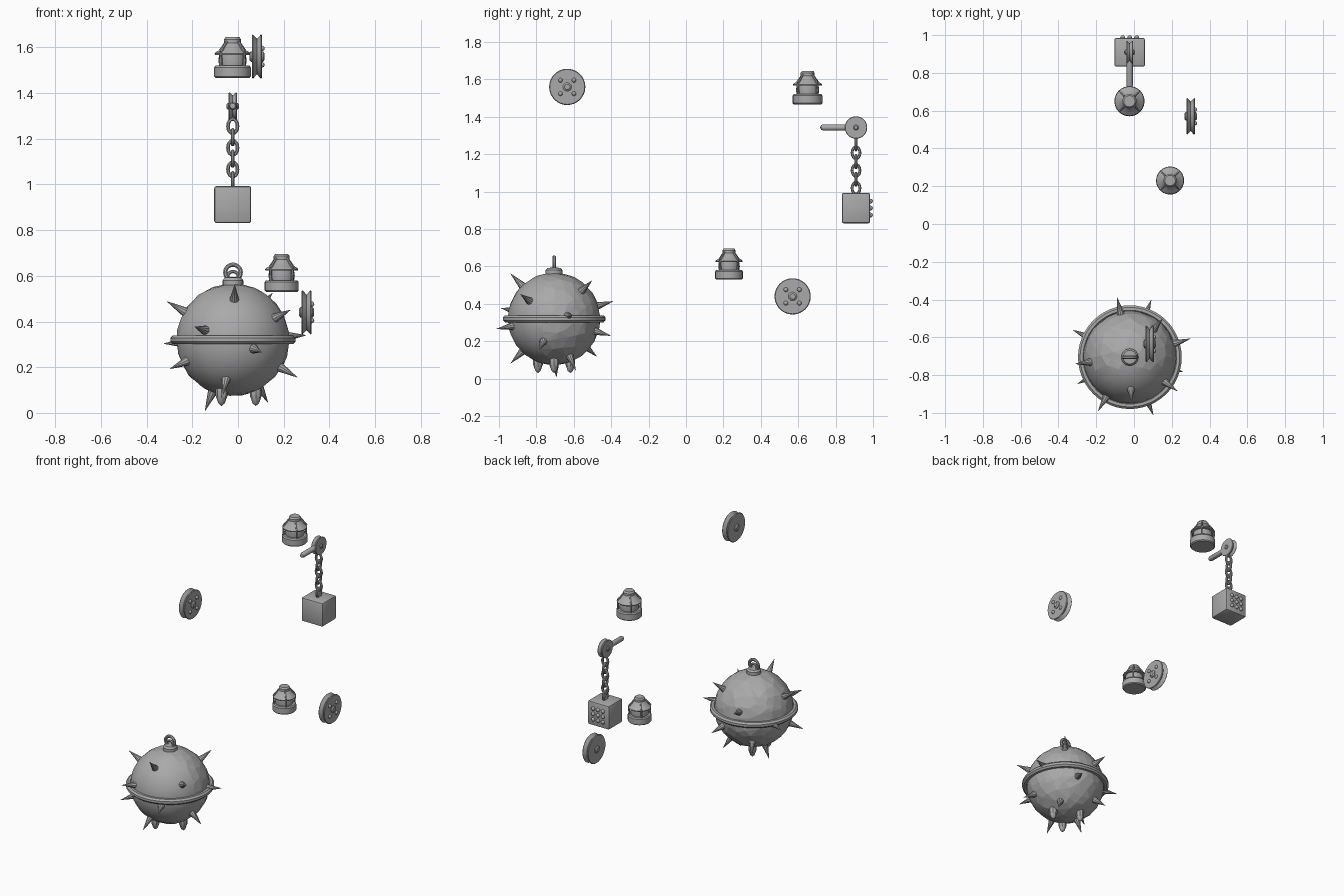
import bpy, bmesh, math, random
from mathutils import Vector, Matrix

if "Cube" in bpy.data.objects:
    bpy.data.objects.remove(bpy.data.objects["Cube"], do_unlink=True)

grey = bpy.data.materials.new("iron_grey")
grey.use_nodes = True
grey.diffuse_color = (0.4, 0.4, 0.4, 1)
grey.node_tree.nodes["Principled BSDF"].inputs["Base Color"].default_value = (0.4, 0.4, 0.4, 1)
TO_X = Matrix.Rotation(math.pi / 2, 4, 'Y')
TO_Y = Matrix.Rotation(math.pi / 2, 4, 'X')


def finish(bm, name, smooth=True):
    bmesh.ops.recalc_face_normals(bm, faces=bm.faces)
    me = bpy.data.meshes.new(name)
    bm.to_mesh(me)
    bm.free()
    me.materials.append(grey)
    ob = bpy.data.objects.new(name, me)
    bpy.context.collection.objects.link(ob)
    if smooth:
        bpy.ops.object.select_all(action='DESELECT')
        bpy.context.view_layer.objects.active = ob
        ob.select_set(True)
        bpy.ops.object.shade_smooth_by_angle(angle=math.radians(35))
    return ob


def lathe(name, profile, at, turn=Matrix(), steps=24):
    """Spin (radius, height) points about the local z axis."""
    bm = bmesh.new()
    verts = [bm.verts.new((r, 0, h)) for r, h in profile]
    edges = [bm.edges.new(pair) for pair in zip(verts, verts[1:])]
    bmesh.ops.spin(bm, geom=verts + edges, cent=(0, 0, 0), axis=(0, 0, 1),
                   angle=math.tau, steps=steps, use_merge=True)
    bmesh.ops.remove_doubles(bm, verts=bm.verts, dist=1e-5)
    bm.transform(Matrix.Translation(at) @ turn)
    return finish(bm, name)


def rod(name, start, end, r1, r2=None, sides=12):
    a, b = Vector(start), Vector(end)
    bm = bmesh.new()
    turn = (b - a).to_track_quat('Z', 'Y').to_matrix().to_4x4()
    bmesh.ops.create_cone(bm, cap_ends=True, segments=sides, radius1=r1,
                          radius2=r1 if r2 is None else r2, depth=(b - a).length,
                          matrix=Matrix.Translation((a + b) / 2) @ turn)
    return finish(bm, name)


def ring(name, at, radius, thick, turn=Matrix(), stretch=1.0, steps=24, sides=8):
    """Torus about local z, optionally stretched along local x."""
    bm = bmesh.new()
    grid = []
    for i in range(steps):
        a = math.tau * i / steps
        out = Vector((math.cos(a), math.sin(a), 0))
        centre = Vector((out.x * radius * stretch, out.y * radius, 0))
        grid.append([bm.verts.new(centre + thick * (out * math.cos(t) + Vector((0, 0, math.sin(t)))))
                     for t in (math.tau * (j + 0.5) / sides for j in range(sides))])
    for i in range(steps):
        n = (i + 1) % steps
        for j in range(sides):
            m = (j + 1) % sides
            bm.faces.new((grid[i][j], grid[n][j], grid[n][m], grid[i][m]))
    bm.transform(Matrix.Translation(at) @ turn)
    return finish(bm, name)


def ball(name, at, radius):
    bm = bmesh.new()
    bmesh.ops.create_uvsphere(bm, u_segments=12, v_segments=8, radius=radius,
                              matrix=Matrix.Translation(at))
    return finish(bm, name)


# Spiked ball: rough faceted shell, smooth at the front
C = Vector((-0.022, -0.705, 0.32))
random.seed(4)
bm = bmesh.new()
bmesh.ops.create_icosphere(bm, subdivisions=4, radius=0.247)
for v in bm.verts:
    if v.co.y > -0.05:
        v.co *= random.uniform(0.985, 1.005)
dec = finish(bm, "ball_shell", smooth=False)
mod = dec.modifiers.new("facets", 'DECIMATE')
mod.ratio = 0.35
for p in dec.data.polygons:
    p.use_smooth = p.center.y < -0.05
dec.location = C

# Equator band, top cap and hanging ring
ring("ball_band", C, 0.256, 0.02, steps=48)
lathe("ball_cap", [(0, 0.23), (0.045, 0.23), (0.045, 0.26), (0.036, 0.272), (0, 0.275)], C)
ring("ball_eye", C + Vector((0, 0, 0.295)), 0.034, 0.01, TO_Y)
ring("ball_eye_inner", C + Vector((0, 0, 0.275)), 0.024, 0.008, TO_Y)

# Spikes on a golden spiral
for i in range(16):
    h = 0.72 - 0.11 * i
    a = math.radians(-88 + 137.5 * i)
    s = math.sqrt(1 - h * h)
    d = Vector((s * math.cos(a), s * math.sin(a), h))
    rod("spike", C + d * 0.23, C + d * 0.335, 0.024, 0.001, sides=10)

# Three studs under the ball
for k in range(3):
    a = math.tau * k / 3
    lathe("foot_stud", [(0, 0.15), (0.015, 0.15), (0.026, 0.105), (0.026, 0.075), (0.014, 0.042), (0, 0.03)],
          (C.x + 0.1 * math.cos(a), C.y + 0.1 * math.sin(a), 0), steps=8)


def wheel(name, at, radius, half, bolts=True):
    """Grooved pulley turning about x."""
    at = Vector(at)
    lathe(name, [(0, -half), (radius * 0.96, -half), (radius, -half * 0.8), (radius * 0.8, 0),
                 (radius, half * 0.8), (radius * 0.96, half), (0, half)], at, TO_X, 32)
    hub = half * 1.5
    lathe(name + "_hub", [(0, -hub), (radius * 0.15, -hub), (radius * 0.24, -hub * 0.8),
                          (radius * 0.24, hub * 0.8), (radius * 0.15, hub), (0, hub)], at, TO_X, 16)
    if bolts:
        for sy in (-1, 1):
            for sz in (-1, 1):
                ball(name + "_bolt", at + Vector((half, sy * 0.036, sz * 0.036)), 0.012)


wheel("upper_wheel", (0.083, -0.635, 1.56), 0.097, 0.022)
wheel("lower_wheel", (0.3, 0.57, 0.44), 0.097, 0.022)


def lantern(name, at, s):
    """Squat caged lantern; the height is 0.178 at scale one."""
    at = Vector(at)

    def part(label, points, steps=24):
        lathe(name + label, [(r * s, h * s) for r, h in points], at, steps=steps)

    part("_base", [(0, 0), (0.074, 0), (0.08, 0.006), (0.08, 0.046), (0.074, 0.054), (0, 0.054)])
    part("_glass", [(0, 0.05), (0.058, 0.05), (0.062, 0.075), (0.058, 0.105), (0, 0.105)])
    part("_roof", [(0, 0.1), (0.076, 0.1), (0.078, 0.106), (0.074, 0.112), (0.062, 0.118),
                   (0.036, 0.155), (0, 0.155)])
    part("_cap", [(0, 0.15), (0.038, 0.15), (0.038, 0.168), (0.03, 0.178), (0, 0.178)], 16)
    for k in range(4):
        a = math.tau * (k + 0.5) / 4
        d = Vector((math.cos(a), math.sin(a), 0))
        path = [(0.07, 0.05), (0.073, 0.112), (0.037, 0.158)]
        pts = [at + s * (d * r + Vector((0, 0, h))) for r, h in path]
        for p, q in zip(pts, pts[1:]):
            rod(name + "_bar", p, q, 0.006 * s, sides=6)


lantern("upper_lantern", (-0.024, 0.65, 1.467), 1.0)
lantern("lower_lantern", (0.191, 0.23, 0.53), 0.93)

# Hanging weight: small pulley, arm, chain and studded block
X, Y = -0.023, 0.909
wheel("small_wheel", (X, Y, 1.343), 0.06, 0.018, bolts=False)
lathe("arm", [(0, 0), (0.017, 0), (0.017, 0.175), (0.012, 0.187), (0, 0.192)],
      (X, Y, 1.343), TO_Y, 16)
for k in range(6):
    turn = Matrix.Rotation(math.pi / 2 * (k % 2), 4, 'Z') @ TO_Y @ Matrix.Rotation(math.pi / 2, 4, 'Z')
    ring("chain_link", (X, Y, 1.255 - 0.0472 * k), 0.021, 0.0085, turn, 1.5, 16)

bm = bmesh.new()
bmesh.ops.create_cube(bm, size=1, matrix=Matrix.Translation((X, Y, 0.912)) @ Matrix.Diagonal((0.162, 0.152, 0.162, 1)))
bmesh.ops.bevel(bm, geom=bm.edges[:], offset=0.01, segments=2, profile=0.5, affect='EDGES')
finish(bm, "weight_block")
for i in (-1, 0, 1):
    for j in (-1, 0, 1):
        ball("block_stud", (X + i * 0.037, Y + 0.077, 0.912 + j * 0.037), 0.013)
